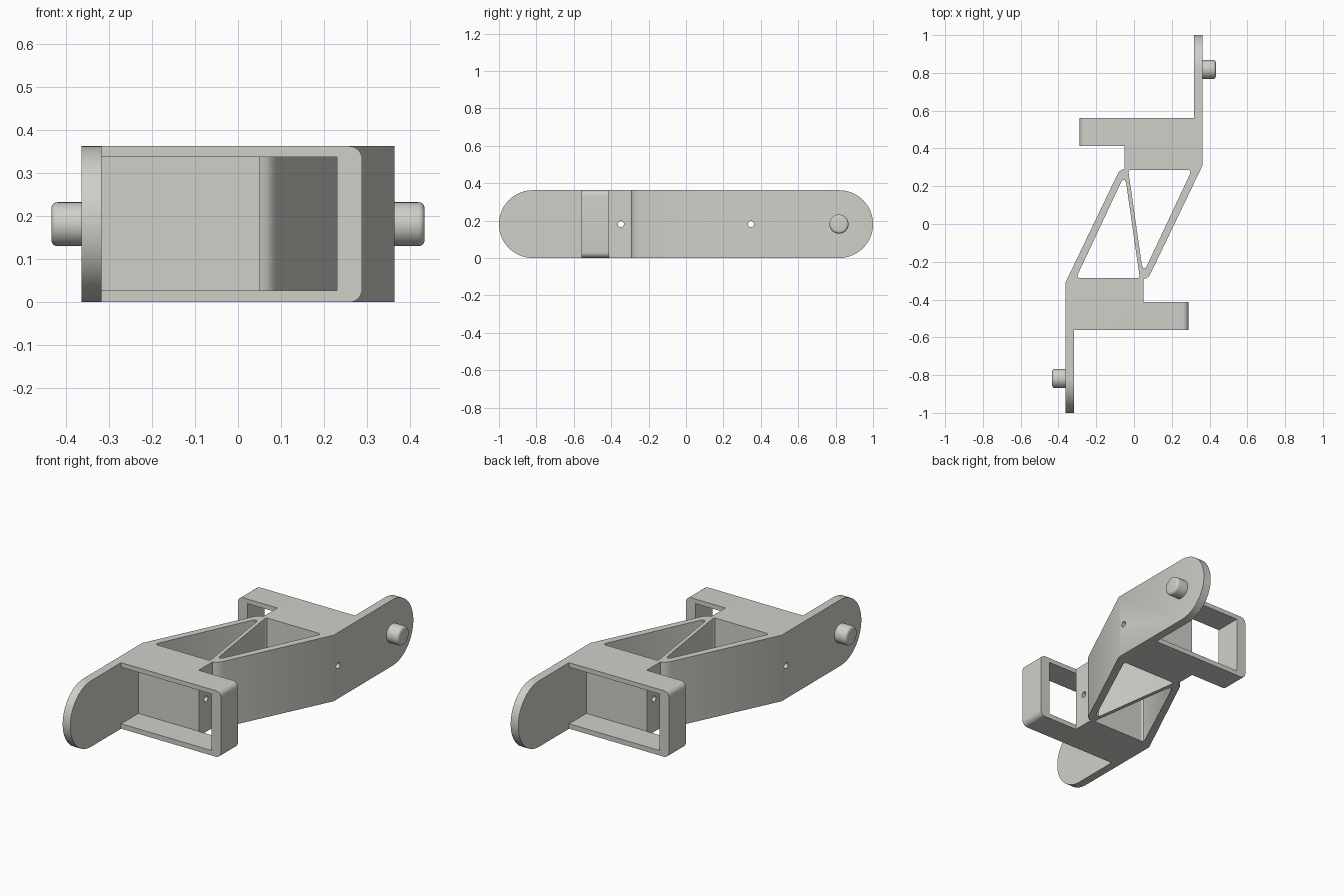
import bpy, bmesh, math
from mathutils import Matrix

if "Cube" in bpy.data.objects:
    bpy.data.objects.remove(bpy.data.objects["Cube"])

H = 0.362          # overall height
MID = H / 2

grey = bpy.data.materials.new("warm grey")
grey.diffuse_color = (0.63, 0.63, 0.59, 1)
grey.use_nodes = True
grey.node_tree.nodes["Principled BSDF"].inputs["Base Color"].default_value = grey.diffuse_color


def finish(bm, name):
    bmesh.ops.recalc_face_normals(bm, faces=bm.faces)
    mesh = bpy.data.meshes.new(name)
    bm.to_mesh(mesh)
    bm.free()
    mesh.materials.append(grey)
    ob = bpy.data.objects.new(name, mesh)
    bpy.context.collection.objects.link(ob)
    return ob


def turned(points):
    """Half-turn about the vertical axis."""
    return [(-x, -y) for x, y in points]


def prism(points, z0, z1):
    bm = bmesh.new()
    face = bm.faces.new([bm.verts.new((x, y, z0)) for x, y in points])
    ext = bmesh.ops.extrude_face_region(bm, geom=[face])
    for v in ext["geom"]:
        if isinstance(v, bmesh.types.BMVert):
            v.co.z = z1
    return bm


def rod(x0, x1, y, radius, sides):
    """Cylinder along x at mid height."""
    bm = bmesh.new()
    place = Matrix.Translation(((x0 + x1) / 2, y, MID)) @ Matrix.Rotation(math.pi / 2, 4, "Y")
    bmesh.ops.create_cone(bm, cap_ends=True, segments=sides, radius1=radius,
                          radius2=radius, depth=abs(x1 - x0), matrix=place)
    return bm


def round_ends(bm, axis, value, radius, segments):
    """Round the horizontal edges lying on the planes axis = +-value."""
    edges = [e for e in bm.edges
             if all(abs(abs(v.co[axis]) - value) < 1e-4 for v in e.verts)
             and abs(e.verts[0].co.z - e.verts[1].co.z) < 1e-4]
    bmesh.ops.bevel(bm, geom=edges, offset=radius, offset_type="OFFSET",
                    segments=segments, profile=0.5, affect="EDGES")


# Body: plan outline of arm, bracket, block and slanted side, repeated by half-turn
half = [(-0.363, -1), (-0.317, -1), (-0.317, -0.56), (0.288, -0.56),
        (0.288, -0.412), (0.05, -0.412), (0.05, -0.291), (0.066, -0.287),
        (0.08, -0.276), (0.09, -0.258), (0.363, 0.31)]
bm = prism(half + turned(half), 0, H)
round_ends(bm, 1, 1.0, 0.1805, 16)    # rounded arm tips
round_ends(bm, 0, 0.288, 0.03, 6)     # rounded bracket corners
body = finish(bm, "link_body")

# Cutters: triangular windows, bracket pockets and cross holes
window = [(-0.024, 0.286), (0.29, 0.286), (0.299, 0.28), (0.297, 0.266),
          (0.068, -0.222), (0.060, -0.232), (0.048, -0.232), (0.042, -0.22),
          (-0.029, 0.274)]
pocket = [(-0.3165, -0.65), (0.23, -0.65), (0.23, -0.411), (-0.3165, -0.411)]
cutters = []
for turn in (lambda p: p, turned):
    cutters.append(finish(prism(turn(window), -0.1, H + 0.1), "window_cutter"))
    cutters.append(finish(prism(turn(pocket), 0.027, 0.337), "pocket_cutter"))
for y in (-0.348, 0.348):
    cutters.append(finish(rod(-0.5, 0.5, y, 0.016, 24), "hole_cutter"))

bpy.context.view_layer.objects.active = body
for cutter in cutters:
    cutter.hide_render = True
    mod = body.modifiers.new("cut", "BOOLEAN")
    mod.operation = "DIFFERENCE"
    mod.solver = "EXACT"
    mod.object = cutter
    bpy.ops.object.modifier_apply(modifier=mod.name)
for cutter in cutters:
    bpy.data.objects.remove(cutter)

# Pivot pins with softened outer rims
pins = []
for side, name in ((1, "rear_pin"), (-1, "front_pin")):
    bm = rod(side * 0.36, side * 0.433, side * 0.818, 0.051, 40)
    rim = [e for e in bm.edges if all(abs(v.co.x) > 0.43 for v in e.verts)]
    bmesh.ops.bevel(bm, geom=rim, offset=0.014, offset_type="OFFSET",
                    segments=5, profile=0.5, affect="EDGES")
    pins.append(finish(bm, name))

# Smooth the curved faces, keep corners crisp
for ob in [body] + pins:
    bpy.ops.object.select_all(action="DESELECT")
    ob.select_set(True)
    bpy.context.view_layer.objects.active = ob
    bpy.ops.object.shade_smooth_by_angle(angle=math.radians(30))
